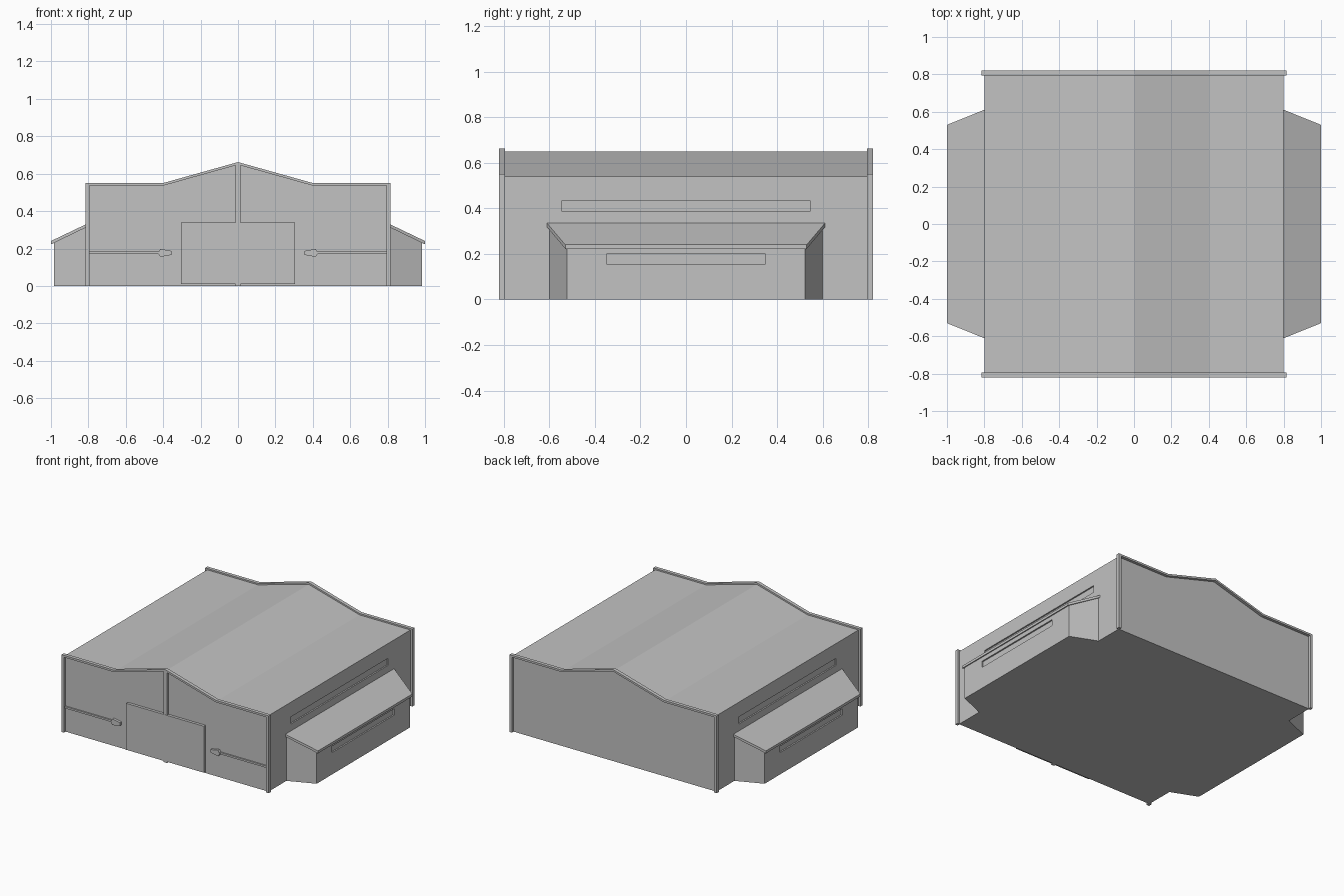
import bpy
import bmesh
from mathutils import Vector

cube = bpy.data.objects.get("Cube")
if cube:
    bpy.data.objects.remove(cube, do_unlink=True)

grey = bpy.data.materials.new("plain_grey")
grey.use_nodes = True
colour = (0.54, 0.54, 0.54, 1)
grey.diffuse_color = colour
grey.node_tree.nodes["Principled BSDF"].inputs["Base Color"].default_value = colour


def finish(name, bm):
    bmesh.ops.recalc_face_normals(bm, faces=bm.faces)
    mesh = bpy.data.meshes.new(name)
    bm.to_mesh(mesh)
    bm.free()
    mesh.materials.append(grey)
    obj = bpy.data.objects.new(name, mesh)
    bpy.context.collection.objects.link(obj)
    return obj


def prism(name, outline, y0, y1):
    """Extrude an x-z outline from y0 to y1."""
    bm = bmesh.new()
    face = bm.faces.new([bm.verts.new((x, y0, z)) for x, z in outline])
    new = bmesh.ops.extrude_face_region(bm, geom=[face])["geom"]
    moved = [v for v in new if isinstance(v, bmesh.types.BMVert)]
    bmesh.ops.translate(bm, verts=moved, vec=Vector((0, y1 - y0, 0)))
    return finish(name, bm)


def box(name, x0, x1, y0, y1, z0, z1):
    return prism(name, [(x0, z0), (x1, z0), (x1, z1), (x0, z1)], y0, y1)


def lean_to(name, inner, outer):
    """Tapered solid; each end is (x, half length, bottom, top)."""
    bm = bmesh.new()
    ends = []
    for x, half, low, high in (inner, outer):
        ends.append([bm.verts.new((x, y, z)) for y, z in
                     ((-half, low), (half, low), (half, high), (-half, high))])
    a, b = ends
    bm.faces.new(a)
    bm.faces.new(b)
    for i in range(4):
        j = (i + 1) % 4
        bm.faces.new((a[i], a[j], b[j], b[i]))
    return finish(name, bm)


def recess(target, name, *size):
    """Cut a shallow strip window into a wall."""
    cutter = box(name, *size)
    cutter.hide_render = True
    cutter.hide_viewport = True
    cutter.display_type = 'WIRE'
    cut = target.modifiers.new(name, 'BOOLEAN')
    cut.operation = 'DIFFERENCE'
    cut.solver = 'EXACT'
    cut.object = cutter


# Main hall with raised middle roof
roof_line = [(0.8, 0.54), (0.4, 0.54), (0, 0.65), (-0.4, 0.54), (-0.8, 0.54)]
hall = prism("hall", [(-0.8, 0), (0.8, 0)] + roof_line, -0.8, 0.8)

# Edge trim around both gable ends
top = [(0.815, 0.55), (0.4, 0.55), (0, 0.662), (-0.4, 0.55), (-0.815, 0.55)]
under = [(x * 0.975 if abs(x) > 0.5 else x, z - 0.014) for x, z in reversed(top)]
frame = [(0.815, 0)] + top + [(-0.815, 0), (-0.795, 0)] + under + [(0.795, 0)]
prism("front_trim", frame, -0.82, -0.795)
prism("back_trim", frame, 0.795, 0.82)

# Front door and the post above it
box("center_post", -0.013, 0.013, -0.818, -0.795, 0, 0.65)
box("front_door", -0.305, 0.305, -0.82, -0.795, 0.01, 0.34)

for side, s in (("left", 1), ("right", -1)):
    # Front rails with tapered ends
    box(side + "_rail", s * 0.41, s * 0.8, -0.81, -0.795, 0.17, 0.183)
    tip = [(0.43, 0.176), (0.415, 0.198), (0.355, 0.187), (0.355, 0.166), (0.415, 0.155)]
    prism(side + "_rail_tip", [(s * x, z) for x, z in tip], -0.818, -0.795)

    # Side annex with sloping roof slab
    annex = lean_to(side + "_annex", (s * 0.79, 0.603, 0, 0.325),
                    (s * 0.985, 0.523, 0, 0.232))
    lean_to(side + "_annex_roof", (s * 0.797, 0.612, 0.32, 0.337),
            (s * 1.0, 0.53, 0.222, 0.24))

    # Strip windows
    recess(hall, side + "_upper_window", s * 0.79, s * 0.82, -0.545, 0.545, 0.385, 0.435)
    recess(annex, side + "_annex_window", s * 0.975, s * 1.0, -0.35, 0.35, 0.155, 0.2)
